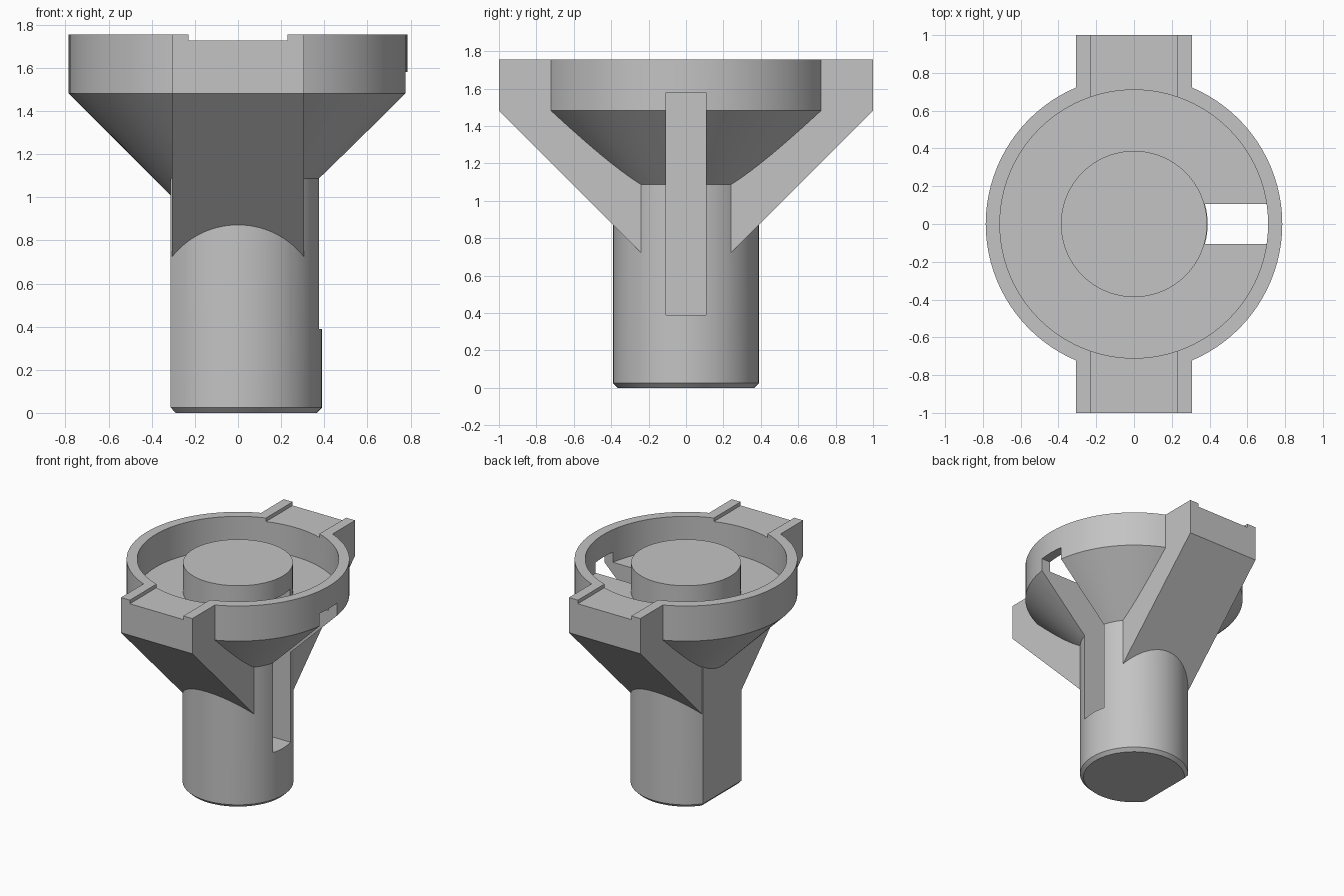
import bpy, bmesh
from math import cos, sin, tau

if "Cube" in bpy.data.objects:
    bpy.data.objects.remove(bpy.data.objects["Cube"])

SEGMENTS = 96
ARM_X, FLAT_X = 0.307, -0.312
NOTCH_Z, FLOOR_Z, TOP_Z = 1.727, 1.5, 1.755

grey = bpy.data.materials.new("plain grey")
grey.use_nodes = True
colour = (0.55, 0.55, 0.55, 1)
grey.diffuse_color = colour
grey.node_tree.nodes["Principled BSDF"].inputs["Base Color"].default_value = colour


def make(name, bm):
    bmesh.ops.recalc_face_normals(bm, faces=bm.faces)
    mesh = bpy.data.meshes.new(name)
    bm.to_mesh(mesh)
    bm.free()
    mesh.materials.append(grey)
    obj = bpy.data.objects.new(name, mesh)
    bpy.context.collection.objects.link(obj)
    return obj


def stack(rings):
    """Closed round solid from (radius, z) rings."""
    bm = bmesh.new()
    loops = [[bm.verts.new((r * cos(tau * i / SEGMENTS), r * sin(tau * i / SEGMENTS), z))
              for i in range(SEGMENTS)] for r, z in rings]
    for low, high in zip(loops, loops[1:]):
        for i in range(SEGMENTS):
            j = (i + 1) % SEGMENTS
            bm.faces.new((low[i], low[j], high[j], high[i]))
    bm.faces.new(loops[0][::-1])
    bm.faces.new(loops[-1])
    return bm


def prism(outline, x0, x1):
    """Solid from a (y, z) outline pushed along x."""
    bm = bmesh.new()
    ends = [[bm.verts.new((x, y, z)) for y, z in outline] for x in (x0, x1)]
    n = len(outline)
    for i in range(n):
        j = (i + 1) % n
        bm.faces.new((ends[0][i], ends[0][j], ends[1][j], ends[1][i]))
    bm.faces.new(ends[0][::-1])
    bm.faces.new(ends[1])
    return bm


def rectangle(half, z0, z1):
    return [(-half, z0), (half, z0), (half, z1), (-half, z1)]


def combine(target, tool, operation):
    mod = target.modifiers.new(operation.lower(), "BOOLEAN")
    mod.operation, mod.object, mod.solver = operation, tool, "EXACT"
    bpy.context.view_layer.objects.active = target
    bpy.ops.object.modifier_apply(modifier=mod.name)
    bpy.data.objects.remove(tool)


# Shaft with one flat side and a chamfered foot
bm = stack([(0.39, 0), (0.39, 1.3)])
bmesh.ops.bisect_plane(bm, geom=bm.verts[:] + bm.edges[:] + bm.faces[:],
                       plane_co=(FLAT_X, 0, 0), plane_no=(-1, 0, 0), clear_outer=True)
bmesh.ops.holes_fill(bm, edges=[e for e in bm.edges if e.is_boundary])
foot = [e for e in bm.edges if all(v.co.z < 0.001 for v in e.verts)]
bmesh.ops.bevel(bm, geom=foot, offset=0.025, segments=1, affect="EDGES")
body = make("cup_and_shaft", bm)

# Conical cup with upright rim
combine(body, make("cup", stack([(0.05, 0.747), (0.785, 1.482), (0.785, TOP_Z)])), "UNION")

# Front and back arms with sloping undersides
arm_outline = [(-1, TOP_Z), (-1, 1.482), (-0.1, 0.582), (0.1, 0.582), (1, 1.482), (1, TOP_Z)]
combine(body, make("arms", prism(arm_outline, -ARM_X, ARM_X)), "UNION")

# Shallow channel across the arms, then the round recess and its centre post
combine(body, make("channel", prism(rectangle(1.1, NOTCH_Z, 1.9), -0.23, 0.23)), "DIFFERENCE")
combine(body, make("recess", stack([(0.71, FLOOR_Z), (0.71, 1.95)])), "DIFFERENCE")
combine(body, make("post", stack([(0.387, 1.4), (0.387, NOTCH_Z)])), "UNION")

# Keyway on the left side, through the shaft, cone and rim
combine(body, make("keyway", prism(rectangle(0.107, 0.39, 1.58), 0.1, 0.95)), "DIFFERENCE")

bpy.ops.object.select_all(action="DESELECT")
body.select_set(True)
bpy.context.view_layer.objects.active = body
bpy.ops.object.shade_smooth_by_angle(angle=0.4)
